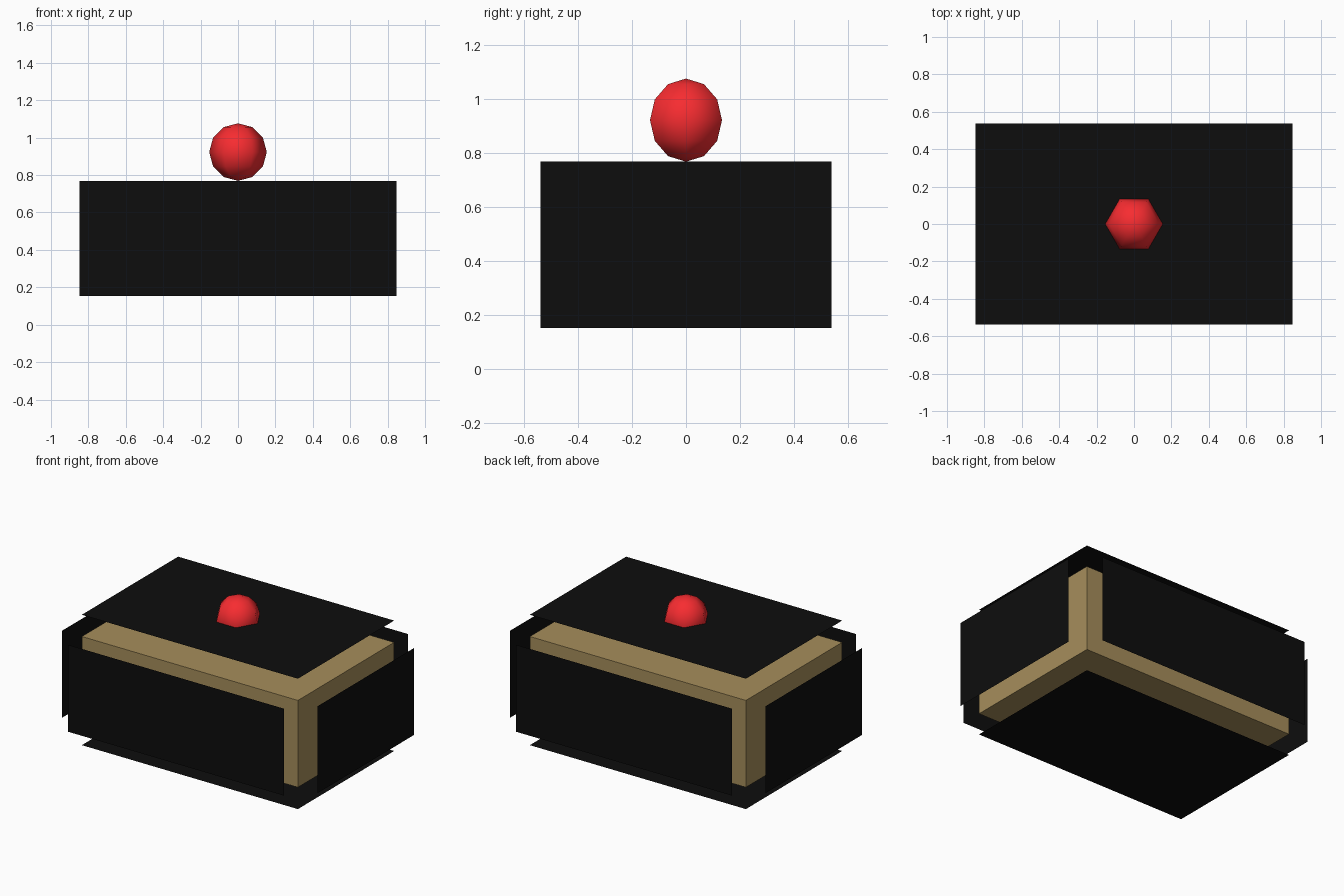
import bpy, bmesh, math
from mathutils import Matrix, Vector

if "Cube" in bpy.data.objects:
    bpy.data.objects.remove(bpy.data.objects["Cube"])

U = 2 / 13                                   # design unit: the gap between box and panels
HALF = Vector((5.5, 3.5, 2.0)) * U           # half size of the inner box
CENTRE = Vector((0, 0, 3 * U))


def material(name, rgb):
    m = bpy.data.materials.new(name)
    m.diffuse_color = (*rgb, 1)
    m.use_nodes = True
    m.node_tree.nodes["Principled BSDF"].inputs["Base Color"].default_value = m.diffuse_color
    return m


def add_object(name, bm, mat, location=(0, 0, 0)):
    mesh = bpy.data.meshes.new(name)
    bm.to_mesh(mesh)
    bm.free()
    mesh.materials.append(mat)
    ob = bpy.data.objects.new(name, mesh)
    ob.location = location
    bpy.context.collection.objects.link(ob)
    return ob


tan = material("tan", (0.38, 0.27, 0.105))
black = material("black", (0.004, 0.004, 0.004))
red = material("red", (0.93, 0.025, 0.03))

# Inner box
bm = bmesh.new()
bmesh.ops.create_cube(bm, size=2, matrix=Matrix.Diagonal((*HALF, 1)))
add_object("inner_box", bm, tan, CENTRE)

# Six thin sheets floating one unit off each box face
names = (("left_panel", "right_panel"), ("front_panel", "back_panel"),
         ("bottom_panel", "top_panel"))
for axis in range(3):
    for side in (-1, 1):
        normal = Vector((0, 0, 0))
        normal[axis] = side
        u, v = Vector((0, 0, 0)), Vector((0, 0, 0))
        u[(axis + 1) % 3] = HALF[(axis + 1) % 3]
        v[(axis + 2) % 3] = HALF[(axis + 2) % 3] * side
        bm = bmesh.new()
        bm.faces.new([bm.verts.new(p) for p in (-u - v, u - v, u + v, v - u)])
        add_object(names[axis][side > 0], bm, black,
                   CENTRE + normal * (HALF[axis] + U))

# Six-sided ball, half sunk through the top panel
bm = bmesh.new()
arc = [bm.verts.new((U * math.sin(math.pi * i / 6), 0, U * math.cos(math.pi * i / 6)))
       for i in range(7)]
edges = [bm.edges.new(pair) for pair in zip(arc, arc[1:])]
bmesh.ops.spin(bm, geom=arc + edges, cent=(0, 0, 0), axis=(0, 0, 1),
               angle=math.tau, steps=6, use_merge=False)
bmesh.ops.remove_doubles(bm, verts=bm.verts[:], dist=1e-4)
bmesh.ops.recalc_face_normals(bm, faces=bm.faces[:])
for f in bm.faces:
    f.smooth = True
add_object("top_ball", bm, red, (0, 0, 6 * U))
